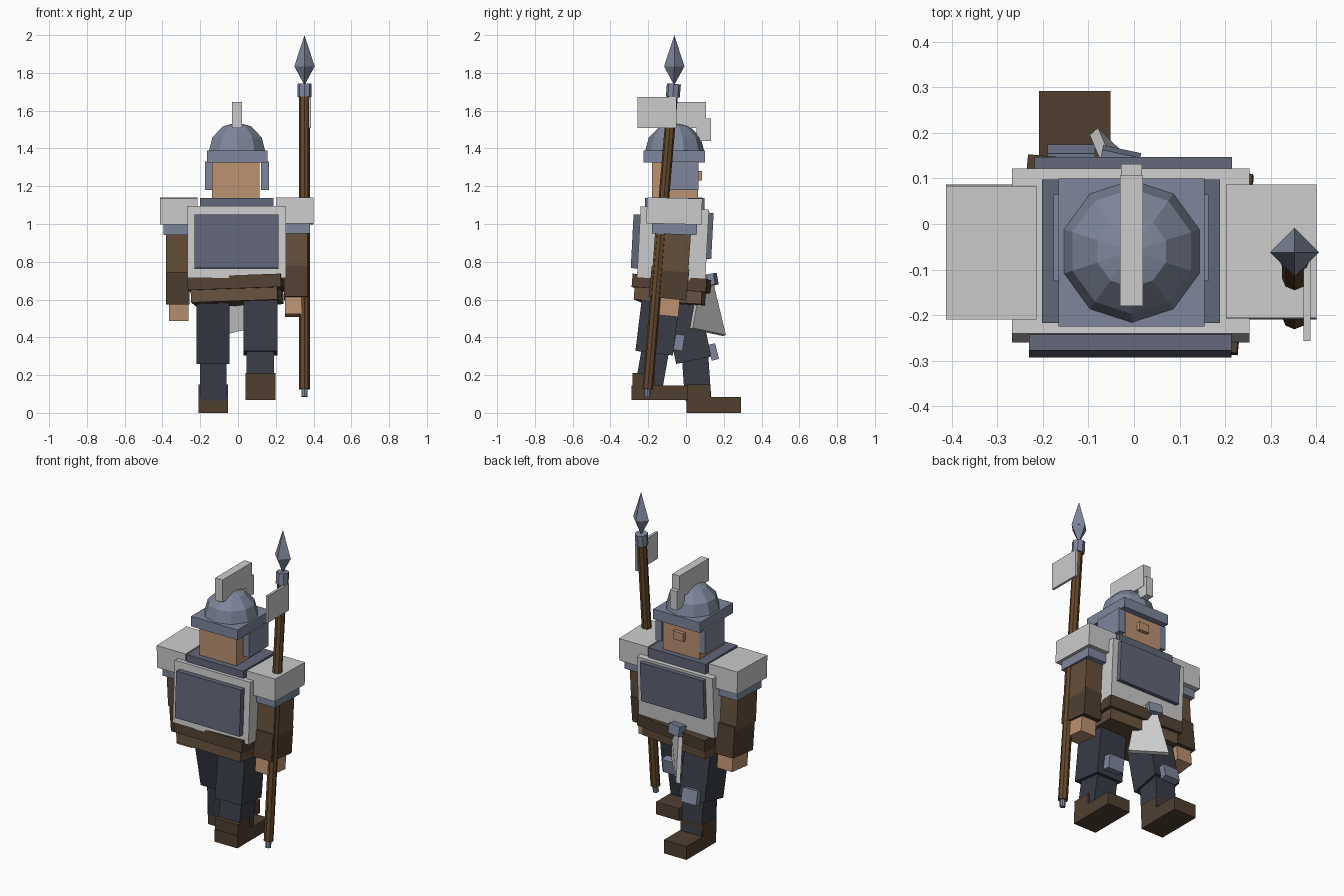
import bpy, bmesh, math
from mathutils import Vector, Matrix

if "Cube" in bpy.data.objects:
    bpy.data.objects.remove(bpy.data.objects["Cube"])


def mat(name, rgb):
    m = bpy.data.materials.new(name)
    m.diffuse_color = (*rgb, 1)
    m.use_nodes = True
    m.node_tree.nodes["Principled BSDF"].inputs["Base Color"].default_value = m.diffuse_color
    return m


STEEL = mat("steel", (.21, .24, .33))
DARK = mat("dark_steel", (.12, .135, .19))
SKIN = mat("skin", (.5, .29, .17))
LEATHER = mat("leather", (.13, .08, .045))
BOOT = mat("dark_leather", (.08, .05, .03))
WOOD = mat("wood", (.13, .065, .025))
CLOTH = mat("trousers", (.04, .045, .06))


def finish(name, bm, material):
    bmesh.ops.recalc_face_normals(bm, faces=bm.faces)
    me = bpy.data.meshes.new(name)
    bm.to_mesh(me)
    bm.free()
    ob = bpy.data.objects.new(name, me)
    bpy.context.collection.objects.link(ob)
    if material:
        me.materials.append(material)
    return ob


def box(name, x, y, z, material=None, rot=(0, 0, 0)):
    """Box from (min, max) ranges, turned about its centre by degrees."""
    bm = bmesh.new()
    bmesh.ops.create_cube(bm, size=1)
    for v in bm.verts:
        v.co = Vector(c * (r[1] - r[0]) for c, r in zip(v.co, (x, y, z)))
    ob = finish(name, bm, material)
    ob.location = [(r[0] + r[1]) / 2 for r in (x, y, z)]
    ob.rotation_euler = [math.radians(a) for a in rot]
    return ob


def rod(name, a, b, r1, r2, sides, material):
    """Tapered rod from point a to point b."""
    a, b = Vector(a), Vector(b)
    bm = bmesh.new()
    bmesh.ops.create_cone(bm, cap_ends=True, segments=sides, radius1=r1,
                          radius2=r2, depth=(b - a).length)
    lean = Matrix.Rotation(-math.atan2((b - a).y, (b - a).z), 4, 'X')
    bmesh.ops.transform(bm, verts=bm.verts,
                        matrix=Matrix.Translation((a + b) / 2) @ lean)
    return finish(name, bm, material)


# Head and nose
box("head", (-.137, .115), (-.18, .063), (1.12, 1.34), SKIN)
box("nose", (-.04, .03), (.05, .085), (1.23, 1.28), SKIN)

# Helmet: dome, brim, cheek guards, crest
bm = bmesh.new()
bmesh.ops.create_uvsphere(bm, u_segments=10, v_segments=6, radius=.158)
bmesh.ops.delete(bm, geom=[v for v in bm.verts if v.co.z < -.01], context='VERTS')
dome = finish("helmet_dome", bm, STEEL)
dome.location = (-.005, -.06, 1.38)
box("helmet_brim", (-.165, .155), (-.225, .1), (1.325, 1.388), STEEL)
box("cheek_guard_left", (-.176, -.137), (-.125, .065), (1.18, 1.33), STEEL)
box("cheek_guard_right", (.122, .163), (-.125, .065), (1.18, 1.33), STEEL)
box("crest", (-.031, .02), (-.18, .107), (1.507, 1.645))
box("crest_front", (-.029, .018), (.055, .132), (1.44, 1.558))

# Torso, collar and armour plates, leaning slightly forward
lean = (-3, 0, 0)
box("collar", (-.202, .189), (-.217, .097), (1.06, 1.138), DARK)
box("torso", (-.267, .253), (-.25, .112), (.705, 1.085), None, lean)
box("back_plate", (-.23, .214), (-.285, -.235), (.765, 1.05), DARK, lean)
box("chest_plate", (-.218, .215), (.09, .14), (.815, 1.06), DARK, lean)

# Belt and hips, twisted by the stride
twist = (-4, -2, -5)
box("belt", (-.25, .245), (-.265, .13), (.645, .715), BOOT, twist)
box("hips", (-.235, .225), (-.255, .105), (.58, .665), LEATHER, twist)
box("buckle", (-.075, .01), (.105, .16), (.675, .735), STEEL, (10, 0, -12))

# Hanging front cloth: tapered panel
bm = bmesh.new()
n = Vector((.018, .016, .006))
quad = [Vector(p) for p in ((-.097, .195, .407), (.055, .02, .444),
                            (.03, .07, .73), (-.065, .12, .72))]
back = [bm.verts.new(p) for p in quad]
front = [bm.verts.new(p + n) for p in quad]
bm.faces.new(back)
bm.faces.new(front)
for i in range(4):
    j = (i + 1) % 4
    bm.faces.new((back[i], back[j], front[j], front[i]))
finish("front_cloth", bm, None)

# Arms: shoulder pad, rim, sleeve, bracer, hand; left swings forward, right back
for side, s, dy, dz, a in (("left", -1, 0, 0, 4), ("right", 1, 0, 0, -4)):
    def span(x0, x1, off=-.006):
        return tuple(sorted((s * x0 + off, s * x1 + off)))
    left = s < 0
    box("shoulder_pad_" + side, span(.208, .406), (-.208, .085), (1.0, 1.138), None,
        (a / 3, 0, 0))
    box("shoulder_rim_" + side, span(.225, .388), (-.18, .058), (.945, 1.03), STEEL,
        (a / 2, 0, 0))
    y = -.055 if left else -.075
    box("sleeve_" + side, span(.24, .375), (y - .095, y + .095), (.75, .98), LEATHER,
        (a, 0, 0))
    y = -.025 if left else -.09
    z = .585 if left else .605
    box("bracer_" + side, span(.25, .374), (y - .1, y + .1), (z, .77), BOOT,
        (a * 1.5, 0, 0))
    y = -.01 if left else -.11
    box("hand_" + side, span(.256, .36), (y - .075, y + .075), (z - .09, z + .03),
        SKIN, (a * 1.5, 0, 0))

# Left leg, striding forward
box("thigh_left", (-.22, -.045), (-.09, .1), (.275, .62), CLOTH, (12, 0, 0))
box("shin_left", (-.2, -.06), (-.015, .125), (.07, .33), CLOTH, (4, 0, 0))
box("knee_pad_left", (-.19, -.085), (.125, .165), (.28, .365), STEEL, (14, 0, 0))
box("ankle_left", (-.208, -.052), (0, .13), (.06, .15), BOOT)
box("boot_left", (-.208, -.052), (.002, .292), (0, .083), BOOT)

# Right leg, trailing behind
box("thigh_right", (.028, .21), (-.25, -.05), (.315, .62), CLOTH, (-7, 0, 0))
box("shin_right", (.045, .19), (-.25, -.105), (.13, .36), CLOTH, (-10, 0, 0))
box("knee_pad_right", (.065, .17), (-.06, -.012), (.33, .415), STEEL, (-9, 0, 0))
box("ankle_right", (.04, .198), (-.284, -.165), (.13, .212), BOOT)
box("boot_right", (.04, .198), (-.289, .01), (.068, .145), BOOT)

# Spear and pennant
X = .352
rod("spear_shaft", (X, -.203, .125), (X, -.07, 1.69), .028, .028, 8, WOOD)
rod("spear_butt", (X, -.207, .085), (X, -.203, .13), .017, .017, 8, STEEL)
rod("spear_collar", (X, -.07, 1.672), (X, -.064, 1.742), .037, .037, 8, STEEL)
rod("spear_head_base", (X, -.063, 1.74), (X, -.062, 1.835), .003, .054, 4, STEEL)
rod("spear_head_tip", (X, -.062, 1.835), (X, -.062, 2.0), .054, 0, 4, STEEL)
box("pennant", (.372, .387), (-.257, -.05), (1.507, 1.673))
